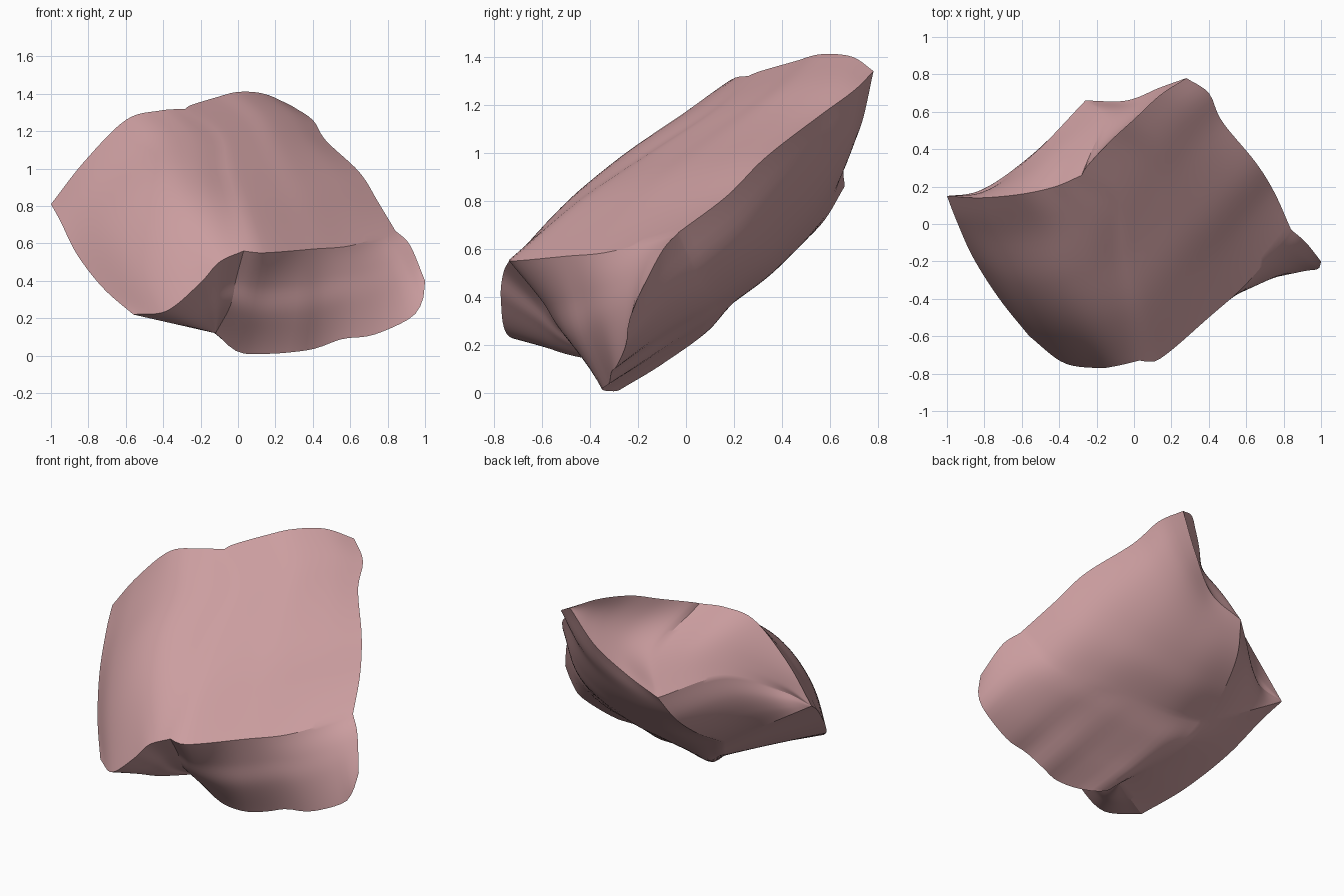
import bpy
import bmesh
import math
from mathutils import Vector

cube = bpy.data.objects.get("Cube")
if cube:
    bpy.data.objects.remove(cube, do_unlink=True)

STEPS = 28

# Corners where the fracture faces meet
corner = {
    "left": (-1, .15, .81), "nose": (.03, -.73, .56), "peak": (-.28, .26, 1.32),
    "elbow": (.84, -.03, .67), "chin": (-.56, -.6, .22), "heel": (-.12, -.28, .12),
    "crown": (.28, .78, 1.34), "back": (-.26, .66, .86), "keel": (-.39, .19, .43),
    "tip": (1, -.2, .4),
}

# Edges: start corner, points between, end corner
edges = {
    "ridge": ("nose", [(-.03, -.45, .8), (-.08, -.17, .99), (-.11, .1, 1.17)], "peak"),
    "crest": ("peak", [(-.25, .31, 1.34), (-.12, .45, 1.38), (0, .56, 1.41),
                       (.14, .69, 1.4)], "crown"),
    "right_rim": ("elbow", [(.75, .17, .82), (.65, .33, .98), (.47, .55, 1.15),
                            (.4, .7, 1.26)], "crown"),
    "front_rim": ("nose", [(.14, -.72, .55), (.4, -.5, .57), (.61, -.31, .59)], "elbow"),
    "left_rim": ("chin", [(-.72, -.4, .36), (-.86, -.18, .54), (-.95, .02, .72)], "left"),
    "top_rim": ("left", [(-.82, .14, 1.04), (-.6, .16, 1.26), (-.42, .2, 1.31)], "peak"),
    "notch": ("chin", [(-.38, -.74, .24), (-.2, -.77, .39), (-.1, -.76, .5)], "nose"),
    "toe": ("heel", [(0, -.27, .02), (.15, -.33, .01), (.3, -.35, .02), (.42, -.32, .04),
                     (.56, -.31, .09), (.72, -.29, .11), (.92, -.25, .2),
                     (.985, -.24, .29)], "tip"),
    "end": ("elbow", [(.92, -.1, .59)], "tip"),
    "cut": ("nose", [(-.01, -.6, .41), (-.04, -.5, .27)], "heel"),
    "base": ("chin", [], "heel"),
    "under_rim": ("heel", [(-.22, -.1, .19), (-.32, .09, .3)], "keel"),
    "fold": ("keel", [(-.1, .2, .38), (.2, .19, .39), (.48, .13, .41), (.7, .06, .49)],
             "elbow"),
    "back_rim": ("keel", [(-.36, .4, .56), (-.32, .56, .7)], "back"),
    "side": ("left", [(-.7, .17, .62)], "keel"),
    "shelf": ("left", [(-.8, .17, .86), (-.53, .38, .96)], "back"),
    "spine": ("peak", [(-.17, .56, 1.08)], "back"),
    "rear_lip": ("back", [(-.04, .66, .95), (.14, .73, 1.12)], "crown"),
}


def sample(points):
    """Evenly spaced points on a smooth curve through the given points."""
    pts = [Vector(p) for p in points]
    pts = [pts[0] * 2 - pts[1]] + pts + [pts[-1] * 2 - pts[-2]]
    dense = []
    for a, b, c, d in zip(pts, pts[1:], pts[2:], pts[3:]):
        for i in range(STEPS):
            t = i / STEPS
            dense.append(b + (c - a) * t / 2 + (a - b * 2.5 + c * 2 - d / 2) * t * t
                         + ((b - c) * 3 + d - a) * t ** 3 / 2)
    dense.append(pts[-2])
    run = [0]
    for a, b in zip(dense, dense[1:]):
        run.append(run[-1] + (b - a).length)
    result, k = [], 0
    for i in range(STEPS + 1):
        goal = run[-1] * i / STEPS
        while k < len(run) - 2 and run[k + 1] < goal:
            k += 1
        span = run[k + 1] - run[k]
        result.append(dense[k].lerp(dense[k + 1], min(1, (goal - run[k]) / span)))
    return result


curves = {name: sample([corner[s], *mid, corner[e]]) for name, (s, mid, e) in edges.items()}


def get(name):
    """An edge, a reversed edge (-name), or a single corner used as an edge."""
    if name in corner:
        return [Vector(corner[name])] * (STEPS + 1)
    return curves[name[1:]][::-1] if name[0] == "-" else curves[name]


def patch(bm, first, last, start, end, bulge=(0, 0, 0)):
    """Fill four edges with a blended surface, pushed out in the middle."""
    a, b, c, d = (get(n) for n in (first, last, start, end))
    push = Vector(bulge)
    grid = []
    for i in range(STEPS + 1):
        u, row = i / STEPS, []
        for j in range(STEPS + 1):
            v = j / STEPS
            p = a[i].lerp(b[i], v) + c[j].lerp(d[j], u)
            p -= a[0].lerp(a[-1], u).lerp(b[0].lerp(b[-1], u), v)
            swell = math.sin(math.pi * u) * math.sin(math.pi * v)
            row.append(bm.verts.new(p + push * swell))
        grid.append(row)
    for r, s in zip(grid, grid[1:]):
        for j in range(STEPS):
            bm.faces.new((r[j], s[j], s[j + 1], r[j + 1]))


bm = bmesh.new()

# Two broad upper faces either side of the ridge
patch(bm, "ridge", "right_rim", "front_rim", "crest")
patch(bm, "left_rim", "ridge", "notch", "top_rim", (-.03, -.06, .07))

# Front facet and the notch beside it
patch(bm, "front_rim", "toe", "cut", "end")
patch(bm, "notch", "heel", "base", "cut")

# Left underside strip
patch(bm, "left_rim", "under_rim", "base", "side")

# Hollow underside in two halves
patch(bm, "toe", "fold", "under_rim", "-end", (0, 0, .02))
patch(bm, "fold", "rear_lip", "back_rim", "right_rim", (0, .02, -.02))

# Back facets
patch(bm, "shelf", "side", "left", "-back_rim")
patch(bm, "top_rim", "shelf", "left", "spine")
patch(bm, "crest", "rear_lip", "spine", "crown", (.02, -.02, 0))

bmesh.ops.remove_doubles(bm, verts=bm.verts, dist=.0005)
bmesh.ops.dissolve_degenerate(bm, edges=bm.edges, dist=.0002)
bmesh.ops.recalc_face_normals(bm, faces=bm.faces)

mesh = bpy.data.meshes.new("stone_fragment")
bm.to_mesh(mesh)
bm.free()
stone = bpy.data.objects.new("stone_fragment", mesh)
bpy.context.collection.objects.link(stone)

# Dusty pink stone
pink = bpy.data.materials.new("pink_stone")
pink.use_nodes = True
colour = (.6, .34, .35, 1)
pink.diffuse_color = colour
pink.node_tree.nodes["Principled BSDF"].inputs["Base Color"].default_value = colour
mesh.materials.append(pink)

bpy.ops.object.select_all(action="DESELECT")
stone.select_set(True)
bpy.context.view_layer.objects.active = stone
bpy.ops.object.shade_smooth_by_angle(angle=math.radians(25))
